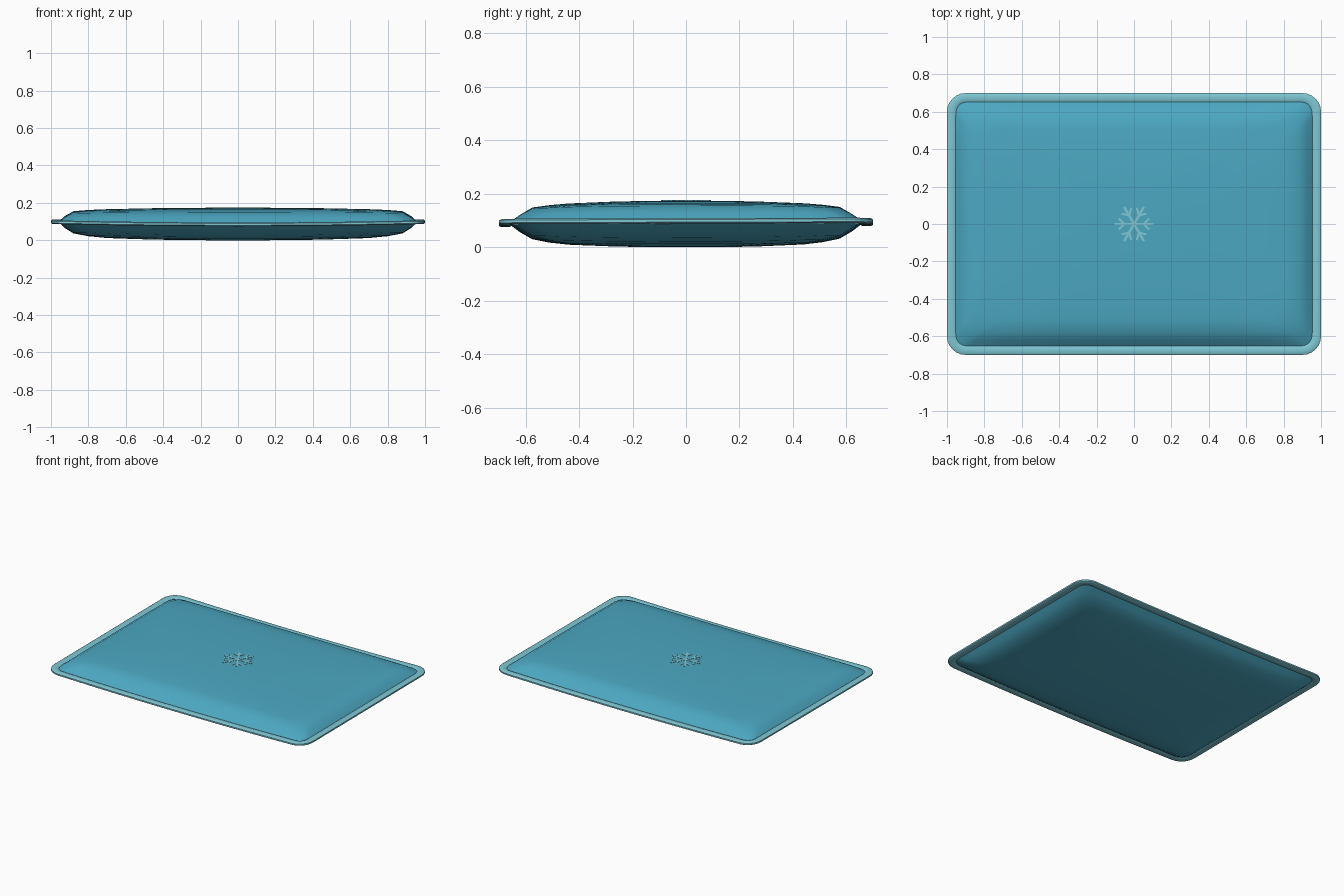
import bpy, bmesh, math
from mathutils import Vector, Matrix

cube = bpy.data.objects.get("Cube")
if cube:
    bpy.data.objects.remove(cube, do_unlink=True)


def material(name, rgb):
    m = bpy.data.materials.new(name)
    m.use_nodes = True
    m.diffuse_color = (*rgb, 1)
    bsdf = m.node_tree.nodes["Principled BSDF"]
    bsdf.inputs["Base Color"].default_value = (*rgb, 1)
    bsdf.inputs["Roughness"].default_value = 0.6
    return m


TEAL = material("teal gel", (0.072, 0.39, 0.54))
PALE = material("pale teal", (0.21, 0.57, 0.66))


def seam_z(x, y):
    """Gently sagging middle plane of the pack."""
    return 0.087 + 0.012 * x * x + 0.003 * y


def outline(hx, hy, r, side=12, arc=6):
    """Rounded rectangle, anticlockwise, with divided straight sides."""
    corners = []
    for k, (sx, sy) in enumerate([(1, 1), (-1, 1), (-1, -1), (1, -1)]):
        c = Vector((sx * (hx - r), sy * (hy - r)))
        corners.append([c + r * Vector((math.cos(a), math.sin(a)))
                        for a in (math.pi / 2 * (k + i / arc) for i in range(arc + 1))])
    pts = []
    for k, corner in enumerate(corners):
        pts += corner
        a, b = corner[-1], corners[(k + 1) % 4][0]
        pts += [a.lerp(b, i / side) for i in range(1, side)]
    return pts


def bridge(bm, a, b):
    for i in range(len(a)):
        j = (i + 1) % len(a)
        bm.faces.new((a[i], a[j], b[j], b[i]))


def finish(bm, name, mat, angle=40):
    bmesh.ops.recalc_face_normals(bm, faces=bm.faces[:])
    mesh = bpy.data.meshes.new(name)
    bm.to_mesh(mesh)
    bm.free()
    mesh.materials.append(mat)
    ob = bpy.data.objects.new(name, mesh)
    bpy.context.collection.objects.link(ob)
    bpy.ops.object.select_all(action='DESELECT')
    ob.select_set(True)
    bpy.context.view_layer.objects.active = ob
    bpy.ops.object.shade_smooth_by_angle(angle=math.radians(angle))
    return ob


# Puffed body: rings of half width, half depth, corner radius, top and bottom height
RINGS = [(0.96, 0.66, 0.07, 0, 0), (0.925, 0.62, 0.08, 0.034, -0.03),
         (0.88, 0.575, 0.09, 0.062, -0.056), (0.80, 0.51, 0.11, 0.071, -0.069),
         (0.70, 0.44, 0.13, 0.077, -0.077), (0.45, 0.27, 0.12, 0.084, -0.084),
         (0.16, 0.12, 0.06, 0.087, -0.087)]
bm = bmesh.new()
for level in (3, 4):
    previous = None
    for n, ring in enumerate(RINGS):
        fade = 1 - n / (len(RINGS) - 1)
        loop = []
        for p in outline(*ring[:3]):
            corner = (p.x / ring[0] * p.y / ring[1]) ** 4
            z = 0.087 + fade * (seam_z(p.x, p.y) - 0.087)
            loop.append(bm.verts.new((p.x, p.y, z + ring[level] * (1 - 0.25 * fade * corner))))
        if previous:
            bridge(bm, previous, loop)
        previous = loop
    bm.faces.new(previous)
bmesh.ops.remove_doubles(bm, verts=bm.verts[:], dist=0.0005)
finish(bm, "gel_pouch", TEAL, 50)

# Welded rim: a closed cross-section of inset and height swept round the outline
half = [(0.05, 0.004), (0.038, 0.010), (0.008, 0.010), (0, 0.005)]
section = half + [(d, -z) for d, z in reversed(half)]
bm = bmesh.new()
loops = [[bm.verts.new((p.x, p.y, seam_z(p.x, p.y) + z))
          for p in outline(1 - d, 0.7 - d, 0.1 - d)] for d, z in section]
for i, loop in enumerate(loops):
    bridge(bm, loop, loops[(i + 1) % len(loops)])
finish(bm, "sealed_rim", PALE)

# Snowflake emblem: six thin arms, each with a pair of side branches
bm = bmesh.new()


def bar(start, angle, length, width=0.013):
    place = (Matrix.Translation((*start, 0.1735)) @ Matrix.Rotation(angle, 4, 'Z')
             @ Matrix.Translation((length / 2, 0, 0))
             @ Matrix.Diagonal((length, width, 0.005, 1)))
    bmesh.ops.create_cube(bm, size=1, matrix=place)


for k in range(6):
    a = k * math.pi / 3
    direction = Vector((math.cos(a), math.sin(a)))
    bar((0, 0), a, 0.105)
    for s in (-1, 1):
        bar(direction * 0.052, a + s * math.pi / 4, 0.042, 0.011)
finish(bm, "snowflake_emblem", PALE)
